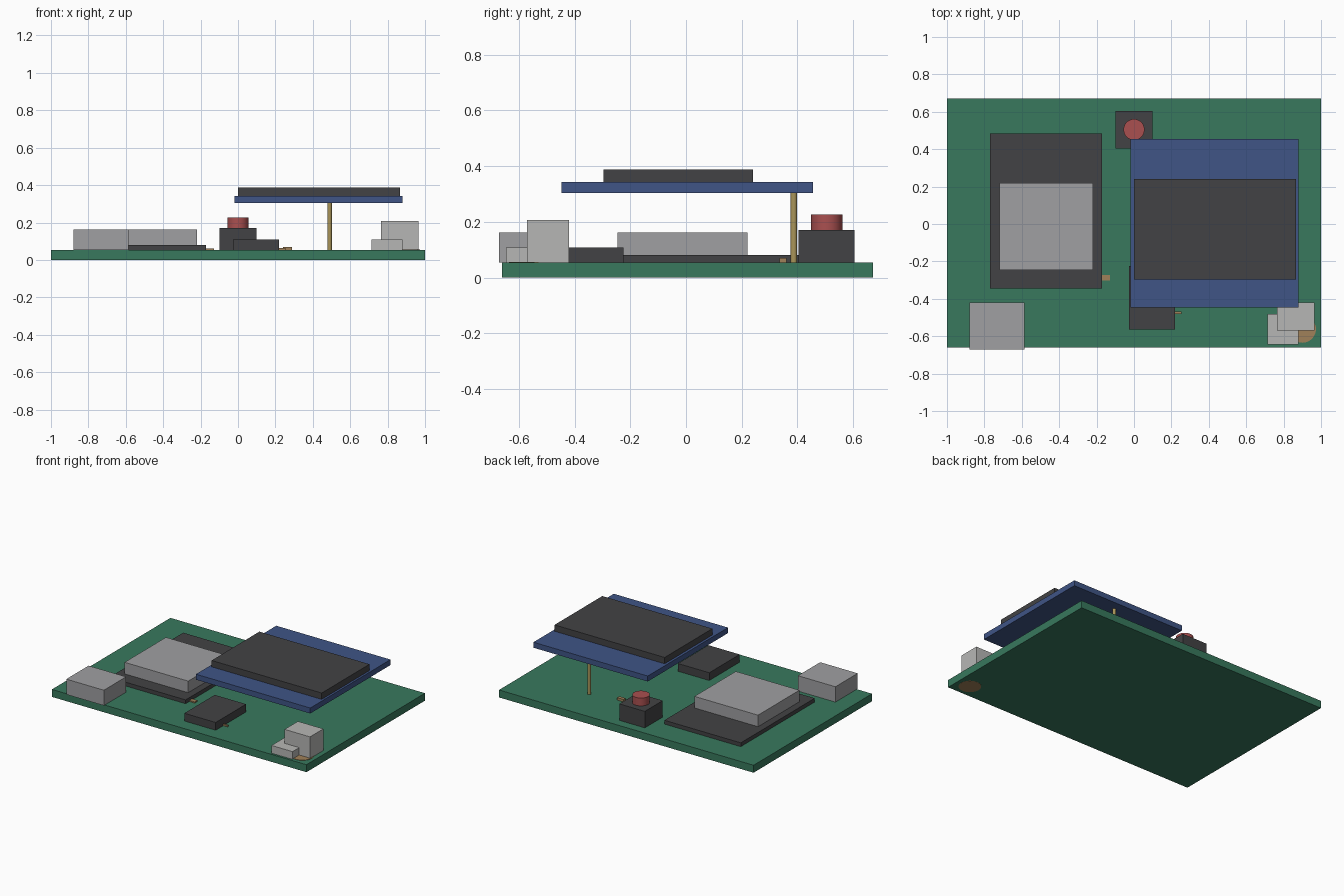
import bpy

if "Cube" in bpy.data.objects:
    bpy.data.objects.remove(bpy.data.objects["Cube"])

def material(name, rgb):
    m = bpy.data.materials.new(name)
    m.diffuse_color = (*rgb, 1)
    m.use_nodes = True
    m.node_tree.nodes["Principled BSDF"].inputs["Base Color"].default_value = m.diffuse_color
    return m

GREEN = material("board_green", (0.04, 0.19, 0.11))
BLUE = material("display_blue", (0.05, 0.09, 0.24))
DARK = material("dark_plastic", (0.055, 0.055, 0.058))
METAL = material("metal_shield", (0.35, 0.35, 0.36))
WHITE = material("white_plastic", (0.47, 0.47, 0.46))
RED = material("button_red", (0.4, 0.08, 0.08))
GOLD = material("gold", (0.4, 0.3, 0.1))
TAN = material("tan", (0.35, 0.22, 0.1))

TOP = 0.053  # top surface of the main board

def box(name, x0, x1, y0, y1, z0, z1, mat):
    bpy.ops.mesh.primitive_cube_add(size=1)
    o = bpy.context.object
    o.name = name
    for v in o.data.vertices:
        v.co.x = x1 if v.co.x > 0 else x0
        v.co.y = y1 if v.co.y > 0 else y0
        v.co.z = z1 if v.co.z > 0 else z0
    o.data.materials.append(mat)
    return o

def rod(name, x, y, r, z0, z1, mat):
    bpy.ops.mesh.primitive_cylinder_add(vertices=32, radius=r, depth=z1 - z0,
                                        location=(x, y, (z0 + z1) / 2))
    o = bpy.context.object
    o.name = name
    o.data.materials.append(mat)
    bpy.ops.object.shade_smooth_by_angle()
    return o

# Main circuit board
box("main_board", -1, 1, -0.66, 0.67, 0, TOP, GREEN)

# Wireless module with metal shield
box("module_base", -0.77, -0.17, -0.345, 0.485, TOP, 0.08, DARK)
box("module_shield", -0.72, -0.22, -0.245, 0.22, 0.08, 0.162, METAL)

# Edge connectors
box("power_socket", -0.88, -0.585, -0.67, -0.42, TOP, 0.162, METAL)
box("tall_connector", 0.765, 0.965, -0.57, -0.42, TOP, 0.207, WHITE)
box("low_connector", 0.715, 0.88, -0.645, -0.48, TOP, 0.108, WHITE)

# Plated mounting pad through the board corner
rod("corner_pad", 0.90, -0.562, 0.073, -0.0005, 0.056, TAN)

# Push button
box("button_body", -0.1, 0.1, 0.404, 0.605, TOP, 0.17, DARK)
rod("button_cap", 0, 0.505, 0.056, 0.17, 0.226, RED)

# Sensor chip and small surface parts
box("chip", -0.026, 0.22, -0.565, -0.224, TOP, 0.108, DARK)
box("module_resistor", -0.17, -0.127, -0.303, -0.273, TOP, 0.061, TAN)
box("chip_resistor", 0.215, 0.255, -0.48, -0.468, TOP, 0.063, TAN)
box("hidden_resistor", 0.24, 0.29, 0.335, 0.36, TOP, 0.07, TAN)

# Raised display on its pin
rod("display_pin", 0.49, 0.387, 0.0115, TOP, 0.303, GOLD)
box("display_board", -0.018, 0.88, -0.446, 0.455, 0.303, 0.342, BLUE)
box("display_screen", 0, 0.865, -0.296, 0.24, 0.342, 0.387, DARK)
